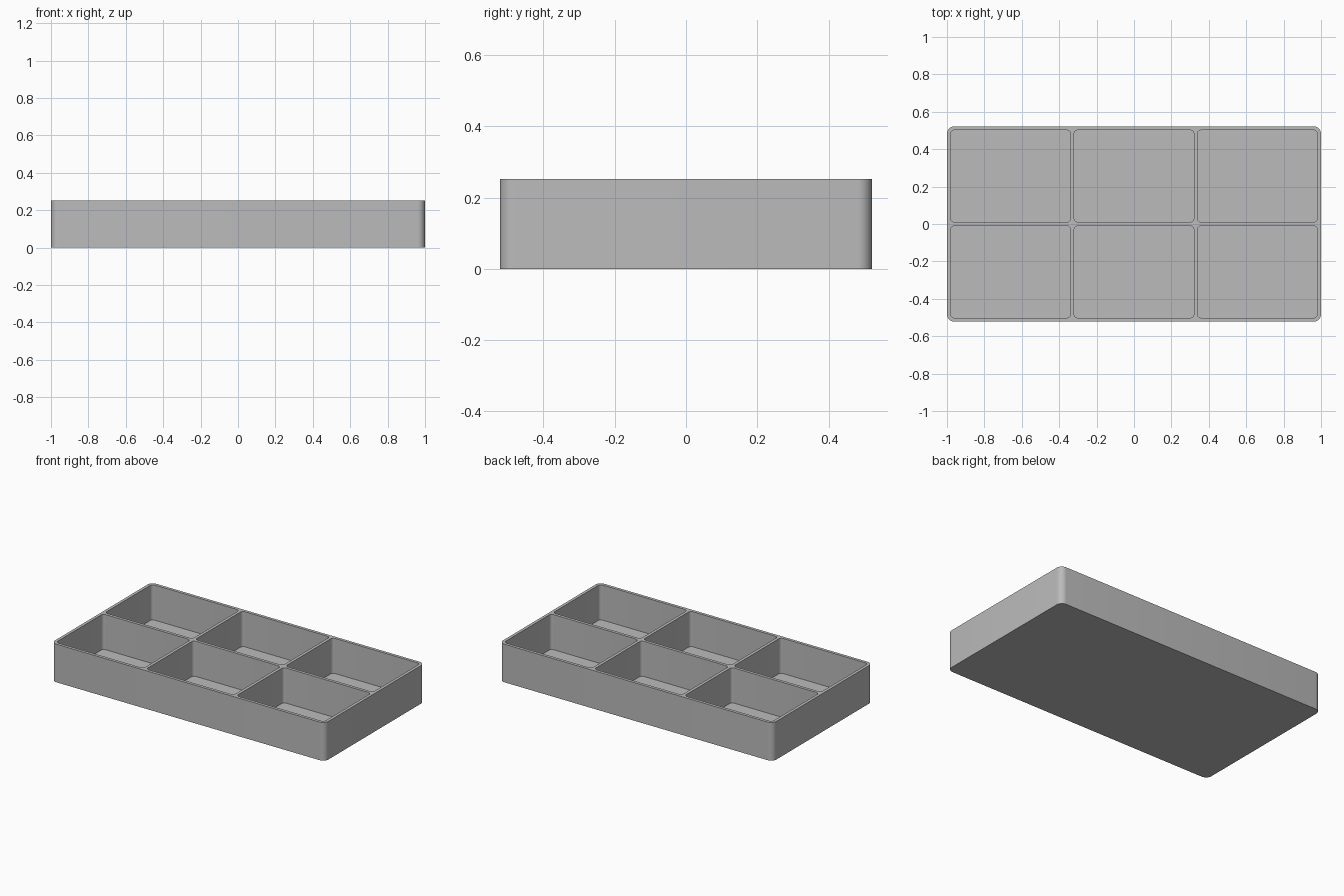
import bpy, bmesh, math

if "Cube" in bpy.data.objects:
    bpy.data.objects.remove(bpy.data.objects["Cube"])

LENGTH, DEPTH, HEIGHT = 2.0, 1.044, 0.252
WALL, FLOOR = 0.02, 0.02
COLS, ROWS = 3, 2
CELL_X = (LENGTH - WALL * (COLS + 1)) / COLS
CELL_Y = (DEPTH - WALL * (ROWS + 1)) / ROWS


def rounded_loop(bm, cx, cy, w, d, r, z, steps=8):
    """Vertices of a rounded rectangle, counter-clockwise."""
    verts = []
    for q, (sx, sy) in enumerate([(1, 1), (-1, 1), (-1, -1), (1, -1)]):
        for i in range(steps + 1):
            a = (q + i / steps) * math.pi / 2
            verts.append(bm.verts.new((cx + sx * (w / 2 - r) + r * math.cos(a),
                                       cy + sy * (d / 2 - r) + r * math.sin(a), z)))
    return verts


def tube(bm, lower, upper):
    """Side walls between two loops; returns the upper rim edges."""
    n = len(lower)
    for i in range(n):
        j = (i + 1) % n
        bm.faces.new((lower[i], lower[j], upper[j], upper[i]))
    return [bm.edges.get((upper[i], upper[(i + 1) % n])) for i in range(n)]


bm = bmesh.new()

# Outer shell and underside
base = rounded_loop(bm, 0, 0, LENGTH, DEPTH, 0.04, 0)
rim = tube(bm, base, rounded_loop(bm, 0, 0, LENGTH, DEPTH, 0.04, HEIGHT))
bm.faces.new(base[::-1])

# Compartments with their floors
for col in range(COLS):
    for row in range(ROWS):
        cx = (col - (COLS - 1) / 2) * (CELL_X + WALL)
        cy = (row - (ROWS - 1) / 2) * (CELL_Y + WALL)
        floor = rounded_loop(bm, cx, cy, CELL_X, CELL_Y, 0.02, FLOOR)
        rim += tube(bm, floor, rounded_loop(bm, cx, cy, CELL_X, CELL_Y, 0.02, HEIGHT))
        bm.faces.new(floor)

# Flat top of the walls and dividers
bmesh.ops.triangle_fill(bm, edges=rim, use_beauty=True, normal=(0, 0, 1))
bmesh.ops.recalc_face_normals(bm, faces=bm.faces)

mesh = bpy.data.meshes.new("divided_tray")
bm.to_mesh(mesh)
bm.free()
tray = bpy.data.objects.new("divided_tray", mesh)
bpy.context.collection.objects.link(tray)

grey = bpy.data.materials.new("mid grey")
grey.diffuse_color = (0.5, 0.5, 0.5, 1)
grey.use_nodes = True
grey.node_tree.nodes["Principled BSDF"].inputs["Base Color"].default_value = grey.diffuse_color
mesh.materials.append(grey)

bpy.context.view_layer.objects.active = tray
tray.select_set(True)
bpy.ops.object.shade_smooth_by_angle(angle=math.radians(30))
